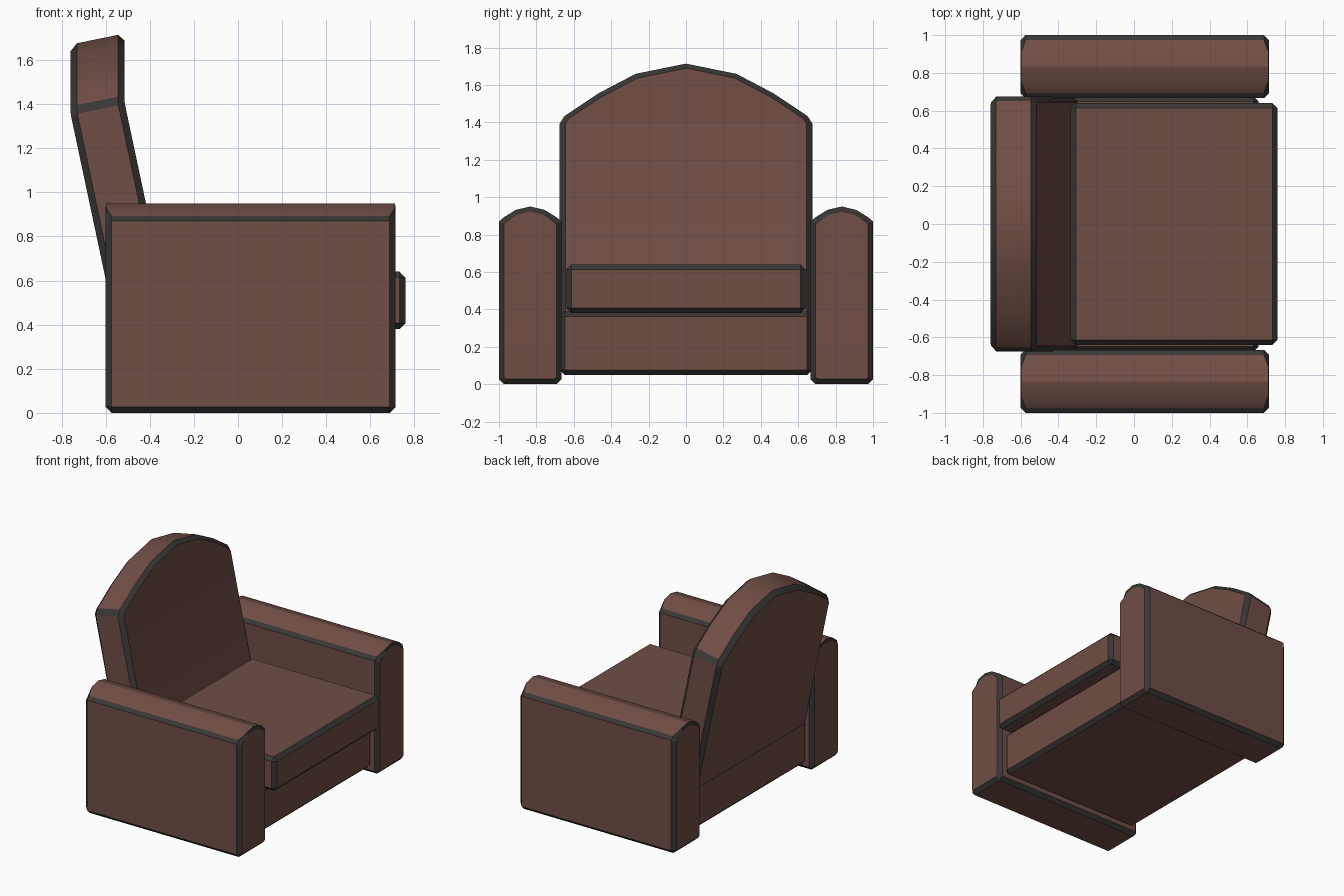
import bpy, bmesh, math
from mathutils import Vector

if "Cube" in bpy.data.objects:
    bpy.data.objects.remove(bpy.data.objects["Cube"])


def material(name, rgb):
    m = bpy.data.materials.new(name)
    m.diffuse_color = (*rgb, 1)
    m.use_nodes = True
    m.node_tree.nodes["Principled BSDF"].inputs["Base Color"].default_value = m.diffuse_color
    return m


LEATHER = material("brown leather", (0.162, 0.076, 0.061))
TRIM = material("dark trim", (0.042, 0.039, 0.037))


def finish(name, bm, smooth=False):
    bmesh.ops.recalc_face_normals(bm, faces=bm.faces)
    me = bpy.data.meshes.new(name)
    bm.to_mesh(me)
    bm.free()
    ob = bpy.data.objects.new(name, me)
    bpy.context.collection.objects.link(ob)
    me.materials.append(LEATHER)
    me.materials.append(TRIM)
    if smooth:
        bpy.ops.object.select_all(action='DESELECT')
        ob.select_set(True)
        bpy.context.view_layer.objects.active = ob
        bpy.ops.object.shade_smooth_by_angle(angle=math.radians(25))
    return ob


def box(name, lo, hi, bevel):
    """Block with dark chamfered edges."""
    lo, hi = Vector(lo), Vector(hi)
    bm = bmesh.new()
    bmesh.ops.create_cube(bm, size=1)
    for v in bm.verts:
        v.co = (lo + hi) / 2 + Vector(a * b for a, b in zip(v.co, hi - lo))
    ob = finish(name, bm)
    mod = ob.modifiers.new("chamfer", 'BEVEL')
    mod.width, mod.segments, mod.material = bevel, 1, 1
    return ob


def inset(ring, c):
    """Offset a counter-clockwise convex outline inwards by c."""
    out, n = [], len(ring)
    for i in range(n):
        p, q, r = (Vector(ring[(i + k) % n]) for k in (-1, 0, 1))
        d1, d2 = (q - p).normalized(), (r - q).normalized()
        n1, n2 = Vector((-d1.y, d1.x)), Vector((-d2.y, d2.x))
        out.append(tuple(q + (n1 + n2) * c / (1 + n1.dot(n2))))
    return out


def prism(name, ring, dark, place, c, caps):
    """Extruded outline with chamfered ends; 'dark' lists the trim side strips."""
    bm = bmesh.new()
    small, n = inset(ring, c), len(ring)
    levels = [[bm.verts.new(place(k, u, v)) for u, v in r]
              for k, r in enumerate((small, ring, ring, small))]
    for k in range(3):
        for i in range(n):
            j = (i + 1) % n
            f = bm.faces.new((levels[k][i], levels[k][j], levels[k + 1][j], levels[k + 1][i]))
            f.material_index = 1 if k != 1 or i in dark else 0
    for lv in (levels[0], levels[3]):
        for idx in caps:
            bm.faces.new([lv[i] for i in idx])
    return finish(name, bm, True)


# base and seat cushion
box("base", (-0.55, -0.675, 0.05), (0.66, 0.675, 0.39), 0.027)
box("seat_cushion", (-0.335, -0.64, 0.38), (0.76, 0.64, 0.64), 0.027)

# arms: rounded top, chamfered bottom and ends
half_arm = [(0.14, 0), (0.167, 0.027), (0.167, 0.87), (0.14, 0.893), (0.077, 0.932)]
arm = half_arm + [(0, 0.95)] + [(-u, v) for u, v in reversed(half_arm)]


def place_arm(cy):
    def place(k, u, v):
        step = 0.027 if v < 0.9 else 0.003
        x = 0.658 - (step if k in (1, 2) else 0)
        return (0.057 + (x if k < 2 else -x), cy + u, v)
    return place


for side, cy in (("left", -0.833), ("right", 0.833)):
    prism(side + "_arm", arm, {0, 2, 7, 9}, place_arm(cy), 0.027, [range(len(arm))])

# backrest: leaning lower part, upright arched top
half_back = [(0.675, 0.36), (0.675, 1.40), (0.65, 1.44), (0.47, 1.56), (0.27, 1.665)]
back = half_back + [(0, 1.72)] + [(-u, v) for u, v in reversed(half_back)]


def place_back(k, u, v):
    d = (0, 0.12, 0.88, 1)[k]
    x = -0.515 + max(0, 1.41 - v) * 0.212
    return (x - 0.245 * d, u, v - 0.05 * d)


prism("backrest", back, {1, 8}, place_back, 0.03,
      [(0, 1, 9, 10), range(1, 10)])
